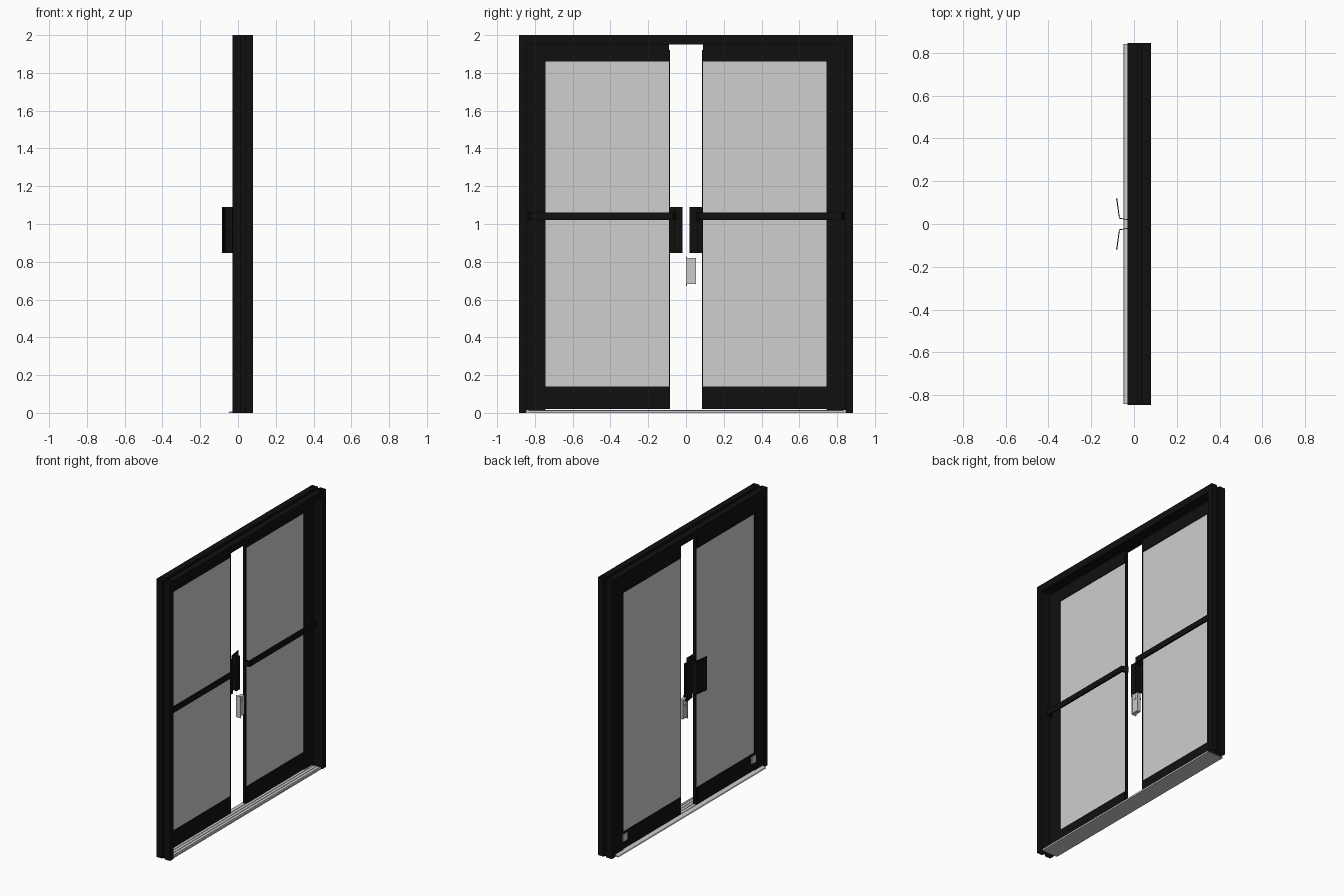
import bpy, bmesh
from mathutils import Vector

cube = bpy.data.objects.get("Cube")
if cube:
    bpy.data.objects.remove(cube, do_unlink=True)


def material(name, rgb):
    m = bpy.data.materials.new(name)
    m.use_nodes = True
    col = (*rgb, 1)
    m.diffuse_color = col
    bsdf = next(n for n in m.node_tree.nodes if n.type == 'BSDF_PRINCIPLED')
    bsdf.inputs["Base Color"].default_value = col
    return m


black = material("black_aluminium", (0.005, 0.005, 0.005))
grey = material("grey_glass", (0.62, 0.62, 0.62))
metal = material("light_metal", (0.6, 0.6, 0.6))


def finish(name, bm, mat):
    bmesh.ops.recalc_face_normals(bm, faces=bm.faces)
    me = bpy.data.meshes.new(name)
    bm.to_mesh(me)
    bm.free()
    me.materials.append(mat)
    ob = bpy.data.objects.new(name, me)
    bpy.context.collection.objects.link(ob)
    return ob


def box(name, x, y, z, mat):
    bm = bmesh.new()
    bmesh.ops.create_cube(bm, size=1)
    for v in bm.verts:
        for i, (a, b) in enumerate((x, y, z)):
            v.co[i] = a if v.co[i] < 0 else b
    return finish(name, bm, mat)


def extrude(name, points, vec, mat, closed=True, cap=False):
    """Sweep a profile along a vector, open ended unless capped."""
    bm = bmesh.new()
    a = [bm.verts.new(p) for p in points]
    b = [bm.verts.new(Vector(p) + Vector(vec)) for p in points]
    n = len(a)
    for i in range(n if closed else n - 1):
        j = (i + 1) % n
        bm.faces.new((a[i], a[j], b[j], b[i]))
    if cap:
        bm.faces.new(a)
        bm.faces.new(b)
    return finish(name, bm, mat)


def sheet(name, points, vec, thickness, mat):
    """Folded sheet metal."""
    ob = extrude(name, points, vec, mat, closed=False)
    mod = ob.modifiers.new("thickness", 'SOLIDIFY')
    mod.thickness = thickness
    mod.offset = 0
    return ob


# Frame section as (depth, outward distance), with a groove on the outside
X0, X1 = -0.03, 0.08
SECTION = [(X0, 0), (X1, 0), (X1, 0.04), (0.036, 0.04), (0.036, 0.025),
           (0.016, 0.025), (0.016, 0.04), (X0, 0.04)]

# Head of the frame
extrude("frame_head", [(x, -0.845, 1.95 + o * 1.25) for x, o in SECTION],
        (0, 1.69, 0), black, cap=True)

# Threshold with a sloped nose and ridges
SILL = [(-0.05, 0), (0.075, 0), (0.075, 0.012), (-0.028, 0.012), (-0.046, 0.006)]
extrude("threshold", [(x, -0.84, z) for x, z in SILL], (0, 1.68, 0), metal, cap=True)
for i in range(4):
    x = -0.015 + i * 0.024
    box("threshold_ridge", (x, x + 0.008), (-0.835, 0.835), (0.012, 0.015), metal)

for s, side in ((1, "back"), (-1, "front")):
    def span(a, b):
        return tuple(sorted((s * a, s * b)))

    # Hollow jamb
    extrude(side + "_jamb", [(x, s * (0.845 + o), 0) for x, o in SECTION],
            (0, 0, 2), black)

    # Door leaf: stile, rails, glass and edge strip
    leaf = (-0.025, 0.005)
    box(side + "_hinge_stile", leaf, span(0.745, 0.845), (0.015, 1.95), black)
    box(side + "_bottom_rail", leaf, span(0.09, 0.745), (0.02, 0.14), black)
    box(side + "_top_rail", leaf, span(0.09, 0.745), (1.86, 1.95), black)
    box(side + "_glass", (-0.02, 0.0), span(0.09, 0.745), (0.14, 1.86), grey)
    box(side + "_edge_strip", (-0.02, 0.002), span(0.085, 0.091), (0.02, 1.92), black)
    box(side + "_corner_plate", (-0.03, -0.025), span(0.705, 0.755),
        (0.075, 0.125), metal)

    # Push bar with a bracket bent back at each end
    path = [(0.0, 0.06), (0.04, 0.075), (0.04, 0.82), (0.0, 0.83)]
    sheet(side + "_push_bar", [(x, s * y, 1.022) for x, y in path],
          (0, 0, 0.04), 0.015, black)

    # Folded pull handle
    path = [(-0.028, 0.06), (-0.028, 0.02), (-0.068, 0.027), (-0.081, 0.12)]
    sheet(side + "_pull_handle", [(x, s * y, 0.847) for x, y in path],
          (0, 0, 0.243), 0.005, black)

# Lock case with cylinder and face plate
box("lock_case", (-0.012, 0.016), (0.004, 0.053), (0.682, 0.82), metal)
box("lock_face_plate", (-0.016, 0.02), (0.0, 0.004), (0.672, 0.828), metal)
bpy.ops.mesh.primitive_cylinder_add(vertices=20, radius=0.015, depth=0.044,
                                    location=(-0.003, 0.026, 0.79),
                                    rotation=(0, 1.5708, 0))
lock = bpy.context.object
lock.name = "lock_cylinder"
lock.data.materials.append(metal)
bpy.ops.object.shade_smooth_by_angle()
